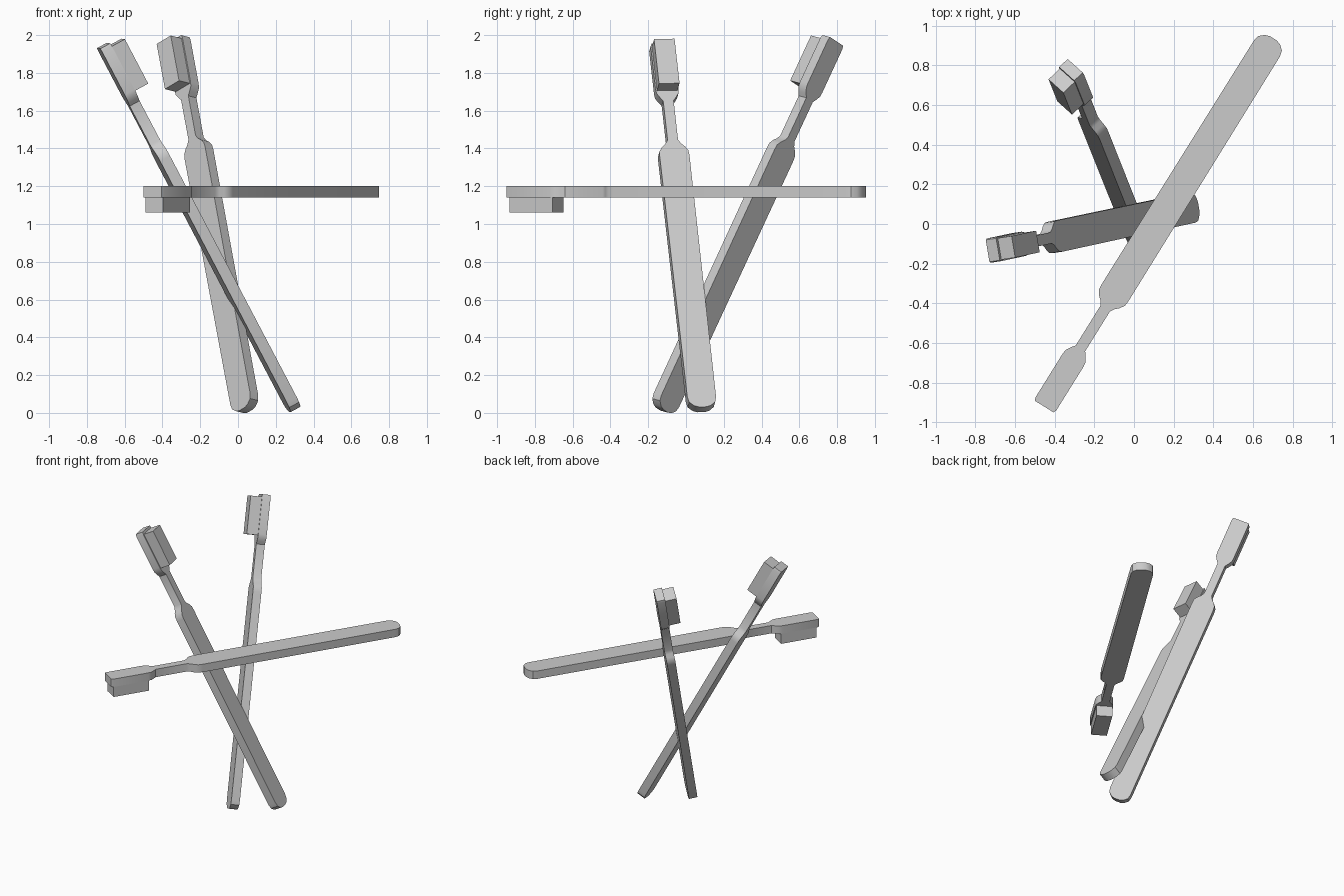
import bpy
import bmesh
import math
from mathutils import Matrix, Vector

cube = bpy.data.objects.get("Cube")
if cube:
    bpy.data.objects.remove(cube, do_unlink=True)

grey = bpy.data.materials.new("plain_grey")
grey.use_nodes = True
colour = (0.6, 0.6, 0.6, 1)
grey.diffuse_color = colour
grey.node_tree.nodes["Principled BSDF"].inputs["Base Color"].default_value = colour

THICKNESS = 0.06
BRISTLE_HEIGHT = 0.08

# Half outline of the handle: distance from the butt, half width
HANDLE = [(0, 0.02), (0.008, 0.045), (0.03, 0.07), (0.06, 0.077),
          (1.51, 0.08), (1.54, 0.077), (1.565, 0.06), (1.582, 0.042),
          (1.605, 0.028), (1.84, 0.028), (1.86, 0.043), (1.885, 0.059),
          (1.91, 0.062), (2.17, 0.062), (2.186, 0.056)]
BRISTLES = [(1.901, 0.055), (2.168, 0.055)]


def placement(butt, axis, facing):
    """Local x runs to the head, local z out through the bristles."""
    x = Vector(axis).normalized()
    z = Vector(facing)
    z = (z - x * z.dot(x)).normalized()
    y = z.cross(x)
    rotation = Matrix((x, y, z)).transposed().to_4x4()
    return Matrix.Translation(butt) @ rotation


def slab(name, half_outline, low, high, matrix):
    """Mirror a half outline about its axis and extrude it."""
    outline = half_outline + [(u, -w) for u, w in reversed(half_outline)]
    bm = bmesh.new()
    face = bm.faces.new([bm.verts.new((u, w, low)) for u, w in outline])
    result = bmesh.ops.extrude_face_region(bm, geom=[face])
    top = [v for v in result["geom"] if isinstance(v, bmesh.types.BMVert)]
    bmesh.ops.translate(bm, verts=top, vec=(0, 0, high - low))
    bmesh.ops.recalc_face_normals(bm, faces=bm.faces)
    mesh = bpy.data.meshes.new(name)
    bm.to_mesh(mesh)
    bm.free()
    mesh.materials.append(grey)
    obj = bpy.data.objects.new(name, mesh)
    bpy.context.collection.objects.link(obj)
    obj.matrix_world = matrix
    bpy.ops.object.select_all(action="DESELECT")
    obj.select_set(True)
    bpy.context.view_layer.objects.active = obj
    bpy.ops.object.shade_smooth_by_angle(angle=math.radians(35))


# Three brushes: name, butt position, direction to head, bristle direction
brushes = [
    ("level", (0.702, 0.936, 1.17), (-0.528, -0.849, 0), (0, 0, -1)),
    ("back", (0.043, -0.128, 0.015), (-0.165, 0.414, 0.895), (-0.7, -0.66, 0.176)),
    ("left", (0.30, 0.085, 0.018), (-0.463, -0.099, 0.881), (0.87, 0.134, 0.472)),
]
for name, butt, axis, facing in brushes:
    matrix = placement(butt, axis, facing)
    half = THICKNESS / 2
    slab(name + "_brush_handle", HANDLE, -half, half, matrix)
    slab(name + "_brush_bristles", BRISTLES, half, half + BRISTLE_HEIGHT, matrix)
